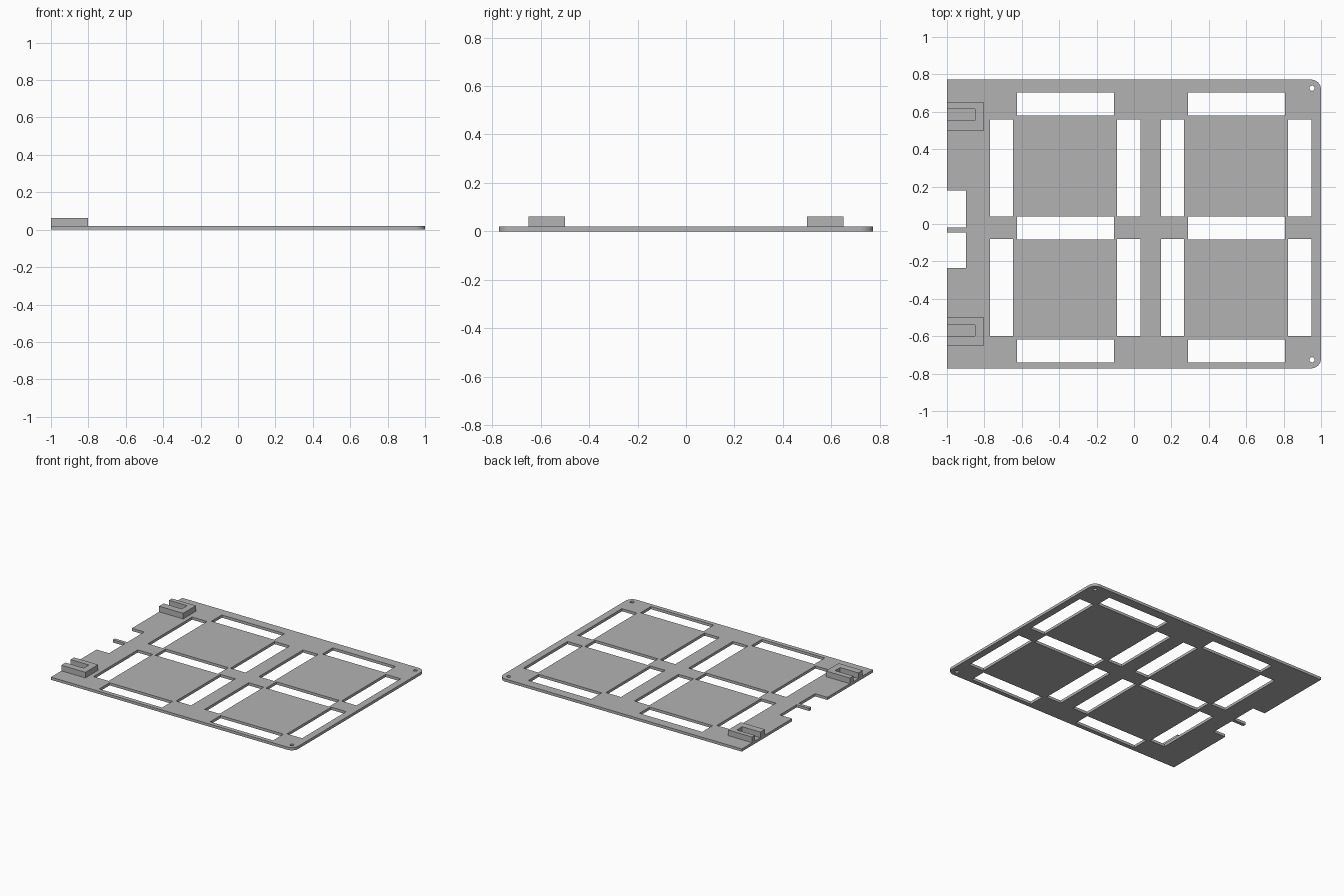
import bpy
from math import sin, cos, pi

cube = bpy.data.objects.get("Cube")
if cube:
    bpy.data.objects.remove(cube, do_unlink=True)

grey = bpy.data.materials.new("light grey")
grey.use_nodes = True
colour = (0.45, 0.45, 0.45, 1)
grey.diffuse_color = colour
grey.node_tree.nodes["Principled BSDF"].inputs["Base Color"].default_value = colour


def rect(x0, x1, y0, y1):
    return [(x0, y0), (x1, y0), (x1, y1), (x0, y1)]


def arc(cx, cy, r, start, sweep, steps):
    return [(cx + r * cos(start + sweep * i / steps),
             cy + r * sin(start + sweep * i / steps)) for i in range(steps + 1)]


def slab(name, loops, z0, z1):
    """Flat outline with holes, filled and extruded from z0 to z1."""
    curve = bpy.data.curves.new(name + " outline", 'CURVE')
    curve.dimensions = '2D'
    curve.fill_mode = 'BOTH'
    curve.extrude = (z1 - z0) / 2
    for points in loops:
        spline = curve.splines.new('POLY')
        spline.points.add(len(points) - 1)
        for p, (x, y) in zip(spline.points, points):
            p.co = (x, y, 0, 1)
        spline.use_cyclic_u = True
    helper = bpy.data.objects.new(name + " outline", curve)
    bpy.context.collection.objects.link(helper)
    bpy.context.view_layer.update()
    graph = bpy.context.evaluated_depsgraph_get()
    mesh = bpy.data.meshes.new_from_object(helper.evaluated_get(graph))
    bpy.data.objects.remove(helper, do_unlink=True)
    mesh.name = name
    for v in mesh.vertices:
        v.co.z += (z0 + z1) / 2
    mesh.materials.clear()
    mesh.materials.append(grey)
    for face in mesh.polygons:
        face.use_smooth = False
        face.material_index = 0
    obj = bpy.data.objects.new(name, mesh)
    bpy.context.collection.objects.link(obj)
    return obj


THICK, TOP, HALF, R = 0.02, 0.062, 0.772, 0.053

# Plate outline: two rounded corners, two notches and a thin tab between them
outline = [(-1, -HALF)]
outline += arc(1 - R, R - HALF, R, -pi / 2, pi / 2, 8)
outline += arc(1 - R, HALF - R, R, 0, pi / 2, 8)
outline += [(-1, HALF)]
for high, low in ((0.18, -0.02), (-0.045, -0.235)):
    outline += [(-1, high), (-0.898, high), (-0.898, low), (-1, low)]

# Long windows around the four square panels
windows = [rect(x, x + 0.518, y, y + 0.122)
           for x in (-0.625, 0.289) for y in (-0.74, -0.083, 0.58)]
windows += [rect(x, x + 0.124, y, y + 0.52)
            for x in (-0.77, -0.09, 0.144, 0.824) for y in (-0.6, 0.04)]

# Screw holes in the rounded corners
holes = [arc(0.952, y, 0.014, 0, 2 * pi * 15 / 16, 15) for y in (-0.726, 0.726)]
slab("panel_plate", [outline] + windows + holes, 0, THICK)

# U-shaped clips, open at the plate edge
for name, y0, s0, s1, y1 in (("back_clip", 0.5, 0.553, 0.616, 0.65),
                             ("front_clip", -0.65, -0.6, -0.54, -0.5)):
    u_shape = [(-1, y0), (-0.802, y0), (-0.802, y1), (-1, y1),
               (-1, s1), (-0.85, s1), (-0.85, s0), (-1, s0)]
    slab(name, [u_shape], THICK, TOP)
